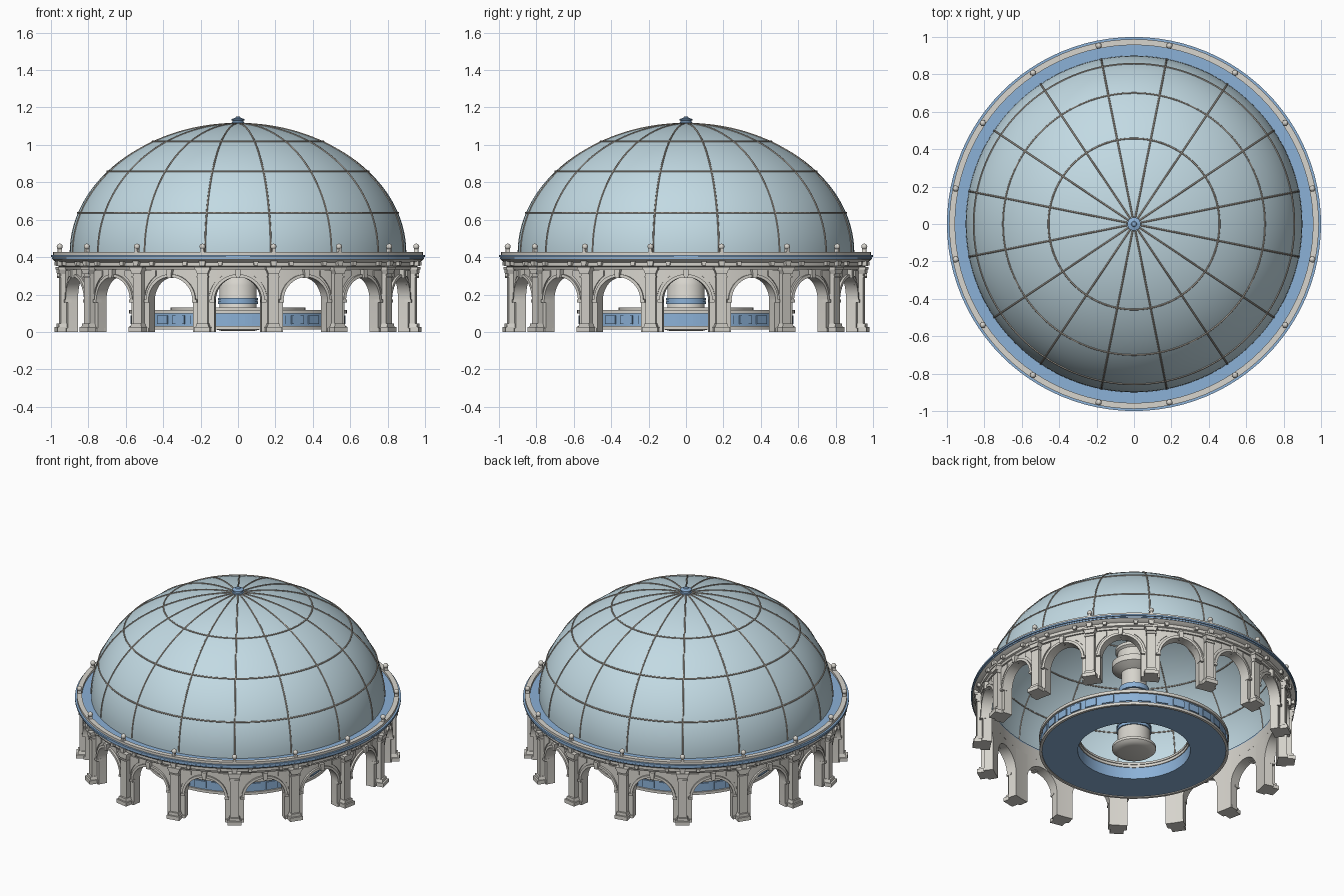
import bpy, bmesh, math
from math import sin, cos, pi, radians, sqrt
from mathutils import Matrix

if "Cube" in bpy.data.objects:
    bpy.data.objects.remove(bpy.data.objects["Cube"])

BAYS = 16
STEP = 2 * pi / BAYS
BAY_ANGLES = [i * STEP for i in range(BAYS)]
PIER_ANGLES = [a + STEP / 2 for a in BAY_ANGLES]


def material(name, color):
    m = bpy.data.materials.new(name)
    m.use_nodes = True
    m.diffuse_color = (*color, 1)
    m.node_tree.nodes["Principled BSDF"].inputs["Base Color"].default_value = (*color, 1)
    return m


STONE = material("pale stone", (0.68, 0.66, 0.61))
BLUE = material("blue enamel", (0.26, 0.44, 0.68))
GLASS = material("pale blue dome", (0.54, 0.70, 0.77))
BRONZE = material("weathered bronze", (0.47, 0.42, 0.36))


def finish(name, bm, mat, smooth=True):
    bmesh.ops.remove_doubles(bm, verts=bm.verts, dist=1e-5)
    bmesh.ops.recalc_face_normals(bm, faces=bm.faces)
    mesh = bpy.data.meshes.new(name)
    bm.to_mesh(mesh)
    bm.free()
    mesh.materials.append(mat)
    ob = bpy.data.objects.new(name, mesh)
    bpy.context.collection.objects.link(ob)
    if smooth:
        bpy.ops.object.select_all(action="DESELECT")
        ob.select_set(True)
        bpy.context.view_layer.objects.active = ob
        bpy.ops.object.shade_smooth_by_angle(angle=radians(35))
    return ob


def polar(r, a, z):
    return (r * cos(a), r * sin(a), z)


def lathe(name, profile, mat, segments=96, closed=False):
    """Spin an (r, z) profile around the vertical axis."""
    bm = bmesh.new()
    verts = [bm.verts.new((r, 0, z)) for r, z in profile]
    pairs = list(zip(verts, verts[1:])) + ([(verts[-1], verts[0])] if closed else [])
    edges = [bm.edges.new(p) for p in pairs]
    bmesh.ops.spin(bm, geom=verts + edges, cent=(0, 0, 0), axis=(0, 0, 1),
                   angle=2 * pi, steps=segments, use_duplicate=False)
    return finish(name, bm, mat)


def ring(name, r0, r1, z0, z1, mat):
    return lathe(name, [(r0, z0), (r1, z0), (r1, z1), (r0, z1)], mat, closed=True)


def radial_boxes(name, angles, r0, r1, half, z0, z1, mat, half_top=None):
    """Repeat one box around the circle, optionally flared to the top."""
    bm = bmesh.new()
    for a in angles:
        v = []
        for z, h in ((z0, half), (z1, half_top or half)):
            for r, t in ((r0, -h), (r1, -h), (r1, h), (r0, h)):
                v.append(bm.verts.new((r * cos(a) - t * sin(a), r * sin(a) + t * cos(a), z)))
        bm.faces.new(v[:4])
        bm.faces.new(v[4:])
        for i in range(4):
            j = (i + 1) % 4
            bm.faces.new((v[i], v[j], v[j + 4], v[i + 4]))
    return finish(name, bm, mat, smooth=False)


def curved_slab(name, strips, r0, r1, mat, capped=True):
    """Each strip is a list of (angle, low z, high angle, high z), bent to the ring."""
    bm = bmesh.new()
    for base in BAY_ANGLES:
        for strip in strips:
            rows = []
            for a, z, ha, hz in strip:
                rows.append([bm.verts.new(polar(r, base + b, h)) for r, b, h in
                             ((r0, a, z), (r1, a, z), (r1, ha, hz), (r0, ha, hz))])
            for p, q in zip(rows, rows[1:]):
                # A vertical jamb has no front, back or top face
                sides = (0,) if p[2].co == q[2].co else range(4)
                for i in sides:
                    j = (i + 1) % 4
                    bm.faces.new((p[i], p[j], q[j], q[i]))
            if capped:
                bm.faces.new(rows[0])
                bm.faces.new(rows[-1])
    return finish(name, bm, mat)


# Arcade wall with round arches
WALL_IN, WALL_OUT, SPRING, RADIUS, TOP = 0.885, 0.94, 0.167, 0.126, 0.35


def arch(radius, steps=20):
    return [(-radius * cos(pi * i / steps) / WALL_OUT, SPRING + radius * sin(pi * i / steps))
            for i in range(steps + 1)]


half_open = RADIUS / WALL_OUT
outline = [(-STEP / 2, 0), (-half_open, 0)] + arch(RADIUS) + [(half_open, 0), (STEP / 2, 0)]
curved_slab("arcade_wall", [[(a, z, a, TOP) for a, z in outline]],
            WALL_IN, WALL_OUT, STONE, capped=False)
radial_boxes("pier_feet", PIER_ANGLES, 0.888, 0.945, 0.056, 0, 0.02, STONE)

# Arch mouldings, jamb imposts, keystones and spandrel panels
curved_slab("arch_moulding",
            [[(a, z, b, h) for (a, z), (b, h) in zip(arch(RADIUS), arch(0.142))]],
            0.935, 0.953, STONE)
panels = []
for side in (-1, 1):
    xs = [0.085 + 0.07 * i / 8 for i in range(9)]
    panels.append([(side * x / WALL_OUT, SPRING + sqrt(max(0.157 ** 2 - x * x, 0)),
                    side * x / WALL_OUT, 0.328) for x in xs])
curved_slab("spandrel_panels", panels, 0.935, 0.947, STONE)
radial_boxes("keystones", BAY_ANGLES, 0.93, 0.967, 0.011, 0.288, 0.335, STONE, 0.016)
JAMBS = [a + s * (half_open + 0.012) for a in BAY_ANGLES for s in (-1, 1)]
radial_boxes("arch_imposts", JAMBS, 0.92, 0.957, 0.013, 0.158, 0.172, STONE)

# Pilasters
for name, r, half, z0, z1, top in (
        ("pilaster_plinths", 0.992, 0.042, 0, 0.025, 0.042),
        ("pilaster_bases", 0.982, 0.036, 0.025, 0.045, 0.03),
        ("pilaster_shafts", 0.971, 0.027, 0.045, 0.31, 0.027),
        ("pilaster_necks", 0.977, 0.031, 0.292, 0.30, 0.031),
        ("pilaster_capitals", 0.982, 0.028, 0.31, 0.335, 0.038),
        ("pilaster_abacuses", 0.987, 0.041, 0.335, 0.348, 0.041)):
    radial_boxes(name, PIER_ANGLES, 0.93, r, half, z0, z1, STONE, top)

# Stone entablature flaring out to the eaves, with brackets
lathe("entablature", [(0.885, 0.335), (0.95, 0.335), (0.955, 0.348), (0.965, 0.352),
                      (0.965, 0.372), (0.980, 0.378), (0.992, 0.388), (0.992, 0.405),
                      (0.885, 0.405)], STONE, closed=True)
BRACKETS = [i * STEP / 2 + STEP / 4 for i in range(BAYS * 2)]
radial_boxes("cornice_brackets", BRACKETS, 0.95, 0.984, 0.010, 0.355, 0.376, STONE, 0.013)
radial_boxes("pier_brackets", PIER_ANGLES, 0.95, 0.988, 0.014, 0.352, 0.38, STONE, 0.018)

# Blue roof walk, blue edge bands and stone parapet
ring("roof_walk", 0.885, 0.96, 0.402, 0.412, BLUE)
ring("lower_blue_band", 0.97, 0.995, 0.389, 0.397, BLUE)
ring("upper_blue_band", 0.97, 1.0, 0.400, 0.411, BLUE)
ring("parapet", 0.957, 0.988, 0.404, 0.427, STONE)

# Finials above each pier
bm = bmesh.new()
for a in PIER_ANGLES:
    bmesh.ops.create_uvsphere(bm, u_segments=16, v_segments=10, radius=0.016,
                              matrix=Matrix.Translation(polar(0.972, a, 0.456)))
finish("finial_balls", bm, STONE)
radial_boxes("finial_posts", PIER_ANGLES, 0.961, 0.983, 0.011, 0.42, 0.446, STONE, 0.007)

# Dome shell
DOME_R, DOME_H, DOME_Z = 0.9, 0.69, 0.423


def dome_point(t, lift=0.0):
    return (DOME_R + lift) * cos(t), DOME_Z + (DOME_H + lift) * sin(t)


lathe("dome", [(DOME_R, 0.39)] + [dome_point(pi / 2 * i / 32) for i in range(33)], GLASS, 128)

# Dome ribs and hoops
curve = bpy.data.curves.new("dome_ribs", "CURVE")
curve.dimensions = "3D"
curve.bevel_depth = 0.0045
curve.bevel_resolution = 1


def add_spline(points, cyclic):
    s = curve.splines.new("POLY")
    s.points.add(len(points) - 1)
    for p, co in zip(s.points, points):
        p.co = (*co, 1)
    s.use_cyclic_u = cyclic


for a in PIER_ANGLES:
    path = [dome_point(pi / 2 * i / 40, 0.001) for i in range(40)]
    add_spline([polar(r, a, z) for r, z in path], False)
for degrees in (18, 39, 59.5):
    r, z = dome_point(radians(degrees), 0.001)
    add_spline([polar(r, 2 * pi * i / 128, z) for i in range(128)], True)
ribs = bpy.data.objects.new("dome_ribs", curve)
curve.materials.append(BRONZE)
bpy.context.collection.objects.link(ribs)

# Crown cap
lathe("crown_cap", [(0, 1.10), (0.036, 1.10), (0.036, 1.120), (0.029, 1.122), (0.029, 1.130),
                    (0.035, 1.132), (0.035, 1.138), (0.015, 1.144), (0.012, 1.15), (0, 1.152)],
      BLUE, 32)

# Ring-shaped basin
ring("basin_body", 0.345, 0.570, 0.02, 0.10, BLUE)
ring("basin_foot", 0.563, 0.580, 0.014, 0.032, STONE)
ring("basin_rim", 0.34, 0.582, 0.098, 0.118, STONE)
ring("basin_inner_step", 0.335, 0.36, 0.116, 0.13, STONE)
TILES = [i * STEP / 2 for i in range(BAYS * 2)]
radial_boxes("basin_tiles", TILES, 0.56, 0.576, 0.038, 0.042, 0.088, BLUE)

# Central fountain column with two upper tiers
lathe("fountain_column", [(0, 0.004), (0.09, 0.006), (0.12, 0.014), (0.135, 0.028), (0.135, 0.045),
                          (0.11, 0.055), (0.1, 0.07), (0.1, 0.25), (0.09, 0.275), (0.078, 0.29),
                          (0.078, 0.56), (0.1, 0.57), (0.135, 0.59), (0.135, 0.63), (0.1, 0.635),
                          (0.1, 0.70), (0.115, 0.71), (0.115, 0.73), (0.05, 0.76), (0, 0.77)],
      STONE, 48)

# Blue collars around the column
for name, r, z0, z1 in (("lower_collar", 0.108, 0.15, 0.162), ("middle_collar", 0.104, 0.162, 0.172),
                        ("upper_collar", 0.108, 0.172, 0.182), ("shaft_collar", 0.092, 0.42, 0.455)):
    ring(name, 0.06, r, z0, z1, BLUE)
